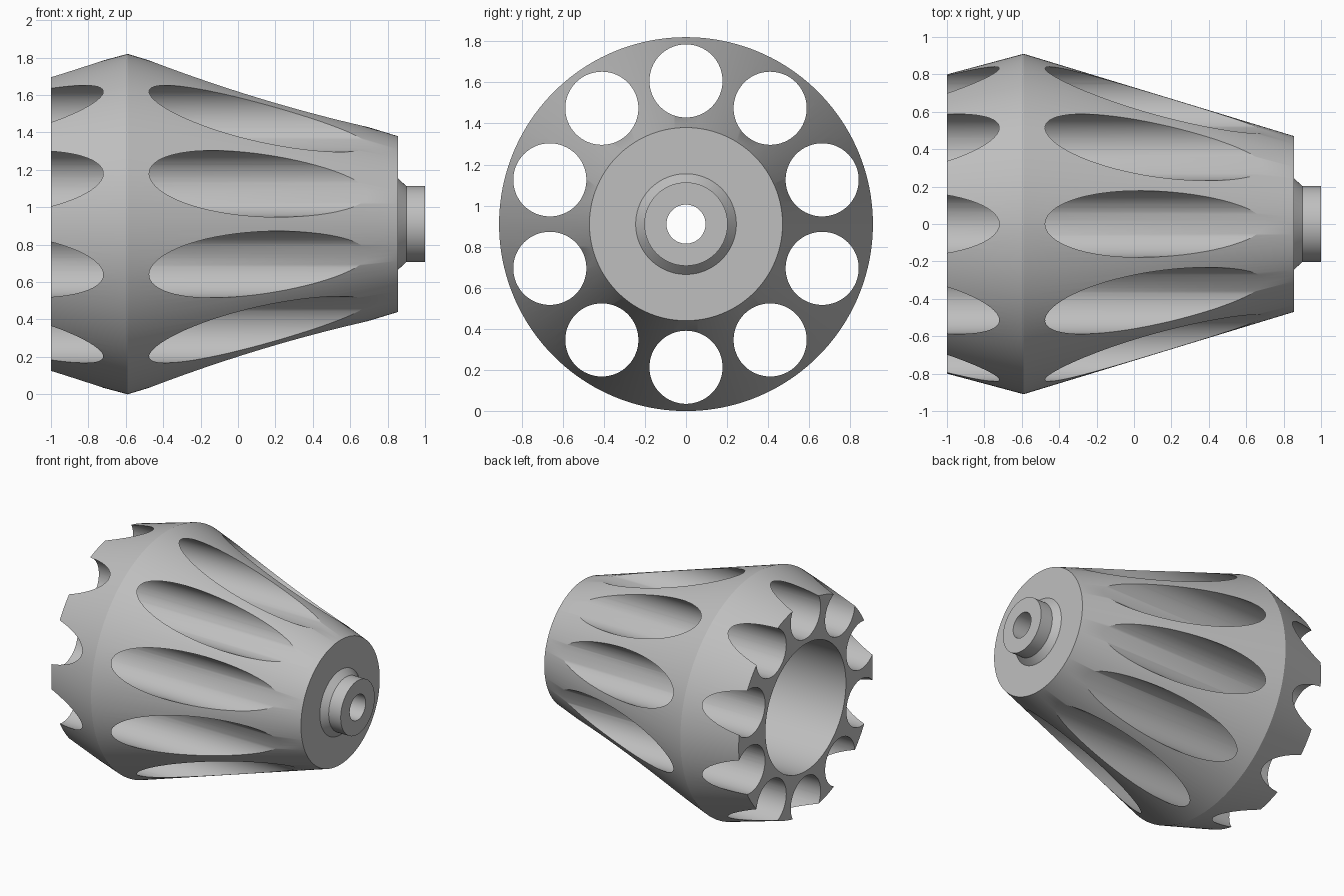
import bpy, bmesh, math
from mathutils import Matrix, Vector

default = bpy.data.objects.get("Cube")
if default:
    bpy.data.objects.remove(default, do_unlink=True)

AXIS_Z = 0.91
SEGMENTS = 160
BORE = 0.095

grey = bpy.data.materials.new("light grey metal")
grey.use_nodes = True
grey.diffuse_color = (0.52, 0.52, 0.52, 1)
grey.node_tree.nodes["Principled BSDF"].inputs["Base Color"].default_value = (0.52, 0.52, 0.52, 1)


def finish(bm, name):
    bmesh.ops.recalc_face_normals(bm, faces=bm.faces)
    mesh = bpy.data.meshes.new(name)
    bm.to_mesh(mesh)
    bm.free()
    mesh.materials.append(grey)
    obj = bpy.data.objects.new(name, mesh)
    bpy.context.collection.objects.link(obj)
    return obj


def lathe(name, profile, closed=True):
    """Turn an (x, radius) profile around the lengthwise axis."""
    bm = bmesh.new()
    verts = [bm.verts.new((x, 0, AXIS_Z + r)) for x, r in profile]
    pairs = list(zip(verts, verts[1:]))
    if closed:
        pairs.append((verts[-1], verts[0]))
    edges = [bm.edges.new(p) for p in pairs]
    bmesh.ops.spin(bm, geom=verts + edges, cent=(0, 0, AXIS_Z), axis=(1, 0, 0),
                   angle=math.tau, steps=SEGMENTS, use_merge=True)
    bmesh.ops.remove_doubles(bm, verts=bm.verts, dist=1e-5)
    return finish(bm, name)


def smooth(obj):
    bpy.ops.object.select_all(action='DESELECT')
    obj.select_set(True)
    bpy.context.view_layer.objects.active = obj
    bpy.ops.object.shade_smooth_by_angle(angle=math.radians(28))


# Double-cone body with a wide rear bore and a narrow through hole
body = lathe("fluted_body", [
    (-1, 0.80), (-0.59, 0.91), (0.855, 0.47), (0.855, BORE),
    (0.5, BORE), (0.5, 0.48), (-1, 0.48)])

# Ten lengthwise round cutters that scoop the flutes
bm = bmesh.new()
for i in range(10):
    angle = math.tau * i / 10
    centre = Vector((0, 0.697 * math.sin(angle), AXIS_Z + 0.697 * math.cos(angle)))
    bmesh.ops.create_cone(bm, cap_ends=True, segments=64, radius1=0.178, radius2=0.178, depth=2.6,
                          matrix=Matrix.Translation(centre) @ Matrix.Rotation(math.pi / 2, 4, 'Y'))
cutter = finish(bm, "flute_cutters")
cutter.hide_render = True

cut = body.modifiers.new("flutes", 'BOOLEAN')
cut.operation = 'DIFFERENCE'
cut.solver = 'EXACT'
cut.object = cutter
bpy.context.view_layer.objects.active = body
bpy.ops.object.modifier_apply(modifier=cut.name)
bpy.data.objects.remove(cutter, do_unlink=True)
smooth(body)

# Chamfered collar and short spigot on the narrow end
nose = lathe("nose_spigot", [
    (0.855, 0.245), (0.90, 0.203), (1, 0.203), (1, BORE), (0.855, BORE)], closed=False)
smooth(nose)
